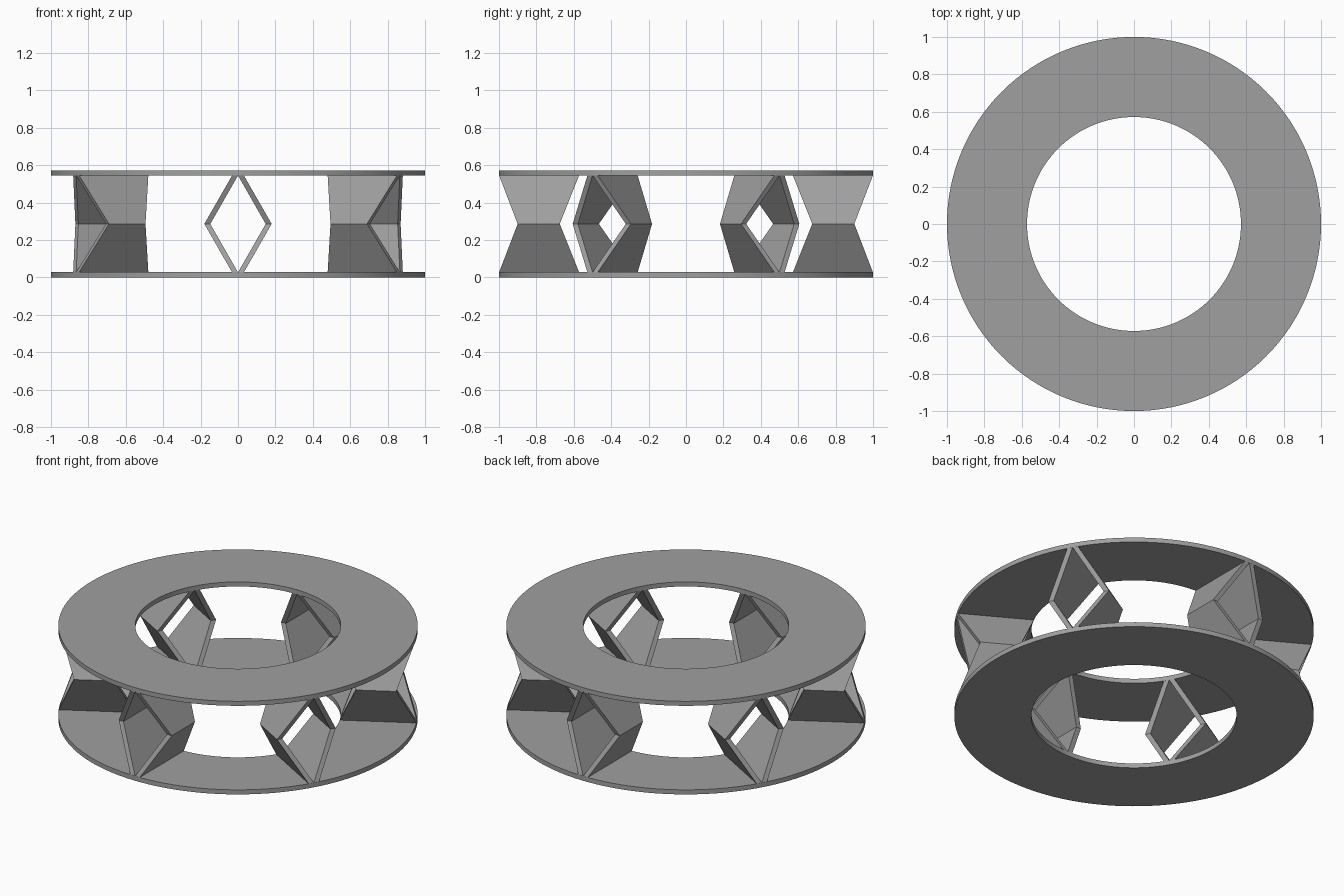
import bpy, bmesh, math
from mathutils import Matrix

if "Cube" in bpy.data.objects:
    bpy.data.objects.remove(bpy.data.objects["Cube"])

H, T = 0.572, 0.028            # total height, plate thickness
R_OUT, R_IN = 1.0, 0.572       # ring radii
SEG = 128

grey = bpy.data.materials.new("grey")
grey.diffuse_color = (0.35, 0.35, 0.35, 1)
grey.use_nodes = True
grey.node_tree.nodes["Principled BSDF"].inputs["Base Color"].default_value = grey.diffuse_color


def finish(name, bm, smooth=False):
    bmesh.ops.recalc_face_normals(bm, faces=bm.faces)
    me = bpy.data.meshes.new(name)
    bm.to_mesh(me)
    bm.free()
    me.materials.append(grey)
    ob = bpy.data.objects.new(name, me)
    bpy.context.collection.objects.link(ob)
    if smooth:
        bpy.context.view_layer.objects.active = ob
        ob.select_set(True)
        bpy.ops.object.shade_smooth_by_angle(angle=math.radians(30))
        ob.select_set(False)
    return ob


def loft(bm, loops):
    """Bridge matching closed loops of points, the last back to the first."""
    rows = [[bm.verts.new(p) for p in loop] for loop in loops]
    for a, b in zip(rows, rows[1:] + rows[:1]):
        n = len(a)
        for i in range(n):
            bm.faces.new((a[i], a[(i + 1) % n], b[(i + 1) % n], b[i]))


def ring(name, z):
    """Flat annular plate."""
    bm = bmesh.new()
    section = [(R_IN, z), (R_OUT, z), (R_OUT, z + T), (R_IN, z + T)]
    loft(bm, [[(r * math.cos(k * math.tau / SEG), r * math.sin(k * math.tau / SEG), h)
               for k in range(SEG)] for r, h in section])
    finish(name, bm, True)


def diamond(name, angle):
    """Open diamond tube along -y, pinched radially at mid height."""
    z0, zm, z1 = T, H / 2, H - T
    wall, wide = 0.032, 0.18

    def outer(r_end, r_mid):
        return [(-wall, -r_end, z0), (0, -r_end, z0), (wall, -r_end, z0), (wide, -r_mid, zm),
                (wall, -r_end, z1), (0, -r_end, z1), (-wall, -r_end, z1), (-wide, -r_mid, zm)]

    def inner(r_end, r_mid):
        w, e = wide - wall, 0.0005
        return [(-e, -r_end, z0), (0, -r_end, z0 + e), (e, -r_end, z0), (w, -r_mid, zm),
                (e, -r_end, z1), (0, -r_end, z1 - e), (-e, -r_end, z1), (-w, -r_mid, zm)]

    far, near = (0.9990, 0.90), (R_IN, 0.675)
    bm = bmesh.new()
    loft(bm, [outer(*far), outer(*near), inner(*near), inner(*far)])
    bmesh.ops.transform(bm, matrix=Matrix.Rotation(angle, 4, 'Z'), verts=bm.verts)
    finish(name, bm)


ring("bottom_ring", 0)
ring("top_ring", H - T)
for k in range(6):
    diamond(f"diamond_support_{k + 1}", k * math.pi / 3)
